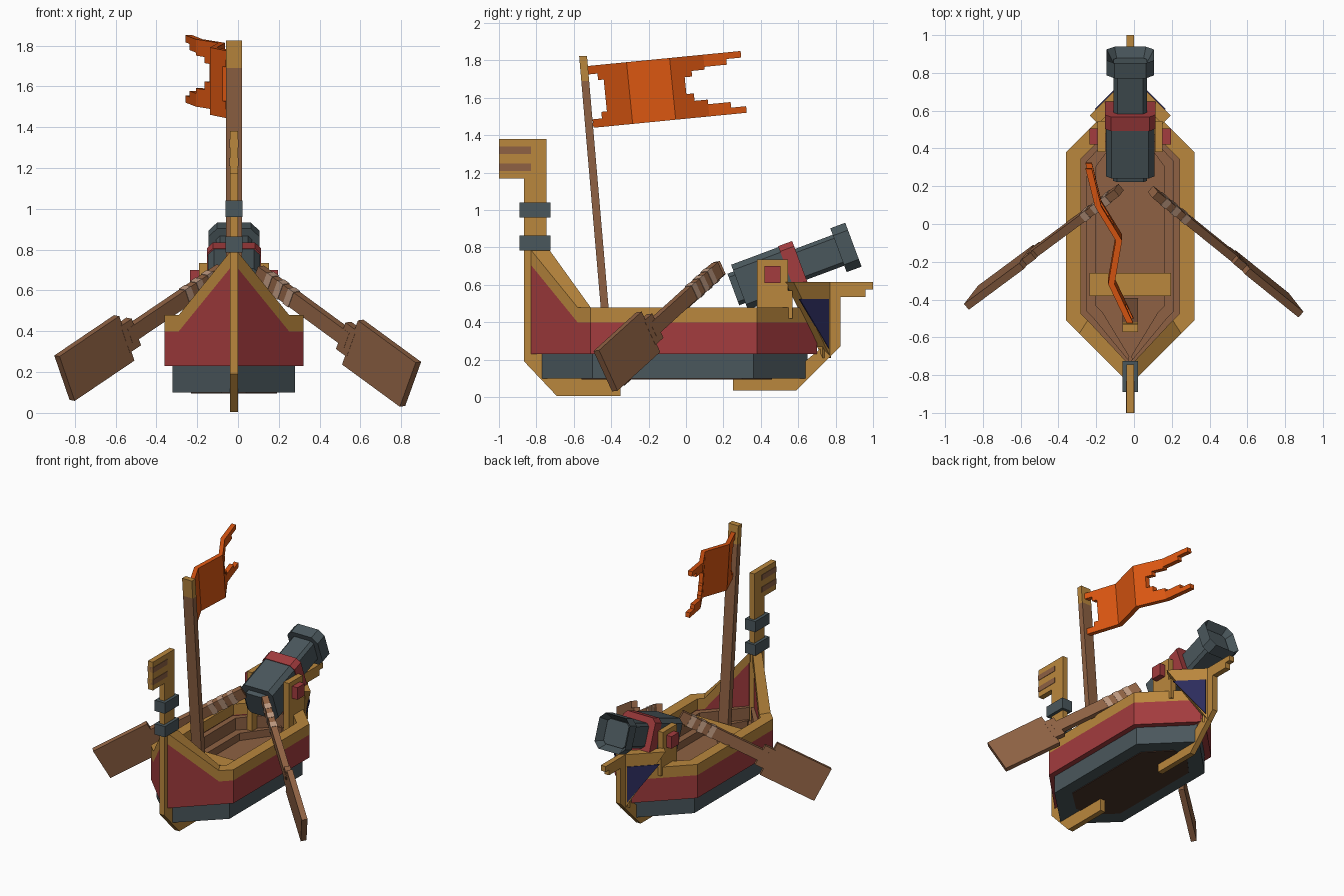
import bpy, bmesh, math
from mathutils import Vector

if "Cube" in bpy.data.objects:
    bpy.data.objects.remove(bpy.data.objects["Cube"])

CX = -0.02  # centre line of the boat


def material(name, r, g, b):
    m = bpy.data.materials.new(name)
    m.diffuse_color = [((c / 255 + 0.055) / 1.055) ** 2.4 for c in (r, g, b)] + [1]
    m.use_nodes = True
    m.node_tree.nodes["Principled BSDF"].inputs["Base Color"].default_value = m.diffuse_color
    return m


RED = material("red_paint", 163, 60, 62)
GOLD = material("golden_wood", 186, 135, 61)
GREY = material("slate_metal", 74, 87, 92)
BROWN = material("brown_wood", 142, 97, 67)
ORANGE = material("orange_cloth", 218, 86, 17)
BLUE = material("blue_paint", 44, 44, 92)
TAN = material("pale_wrap", 186, 150, 126)
DARK = material("dark_wood", 76, 52, 40)


def loft(name, mat, *sections):
    """Solids, each joining two matching rings of points."""
    bm = bmesh.new()
    for a, b in sections:
        va = [bm.verts.new(p) for p in a]
        vb = [bm.verts.new(p) for p in b]
        bm.faces.new(va[::-1])
        bm.faces.new(vb)
        for i in range(len(va)):
            j = (i + 1) % len(va)
            bm.faces.new((va[i], va[j], vb[j], vb[i]))
    bmesh.ops.recalc_face_normals(bm, faces=bm.faces)
    me = bpy.data.meshes.new(name)
    bm.to_mesh(me)
    bm.free()
    me.materials.append(mat)
    ob = bpy.data.objects.new(name, me)
    bpy.context.collection.objects.link(ob)
    return ob


def box(name, mat, x, y, z):
    ring = lambda h: [(x[0], y[0], h), (x[1], y[0], h), (x[1], y[1], h), (x[0], y[1], h)]
    return loft(name, mat, (ring(z[0]), ring(z[1])))


def profile(name, mat, pts, half):
    """Side outline given as (y, z), thickened across the boat."""
    return loft(name, mat, ([(CX - half, *p) for p in pts], [(CX + half, *p) for p in pts]))


def plan(name, mat, pts, z0, z1):
    """Half plan given as (x, y) from bow to stern, mirrored."""
    full = [(CX + x, y) for x, y in pts] + [(CX - x, y) for x, y in reversed(pts)]
    return loft(name, mat, ([(*p, z0) for p in full], [(*p, z1) for p in full]))


# Hull: lower body, bottom panel and deck
plan("lower_hull", GREY, [(0.01, -0.78), (0.3, -0.5), (0.3, 0.36), (0.01, 0.65)], 0.1, 0.235)
plan("bottom_panel", DARK, [(0.06, -0.56), (0.21, -0.42), (0.21, 0.3), (0.06, 0.46)], 0.095, 0.11)
plan("deck", BROWN, [(0.01, -0.76), (0.29, -0.49), (0.29, 0.36), (0.01, 0.65)], 0.232, 0.245)

# Hull walls: stations of outer point, inner point and rim height
STATIONS = [((0.01, -0.84), (0.01, -0.74), 0.80), ((0.27, -0.58), (0.225, -0.51), 0.48),
            ((0.34, -0.51), (0.26, -0.475), 0.48), ((0.34, 0.38), (0.26, 0.345), 0.48),
            ((0.02, 0.70), (0.02, 0.585), 0.48)]


def wall(name, mat, low, high, shrink=0.0, widen=0.0):
    parts = []
    for side in (-1, 1):
        rings = []
        for (ox, oy), (ix, iy), top in STATIONS:
            if widen:  # liner running along the inner face
                ox, oy = ix + 0.01, iy * 1.01
                ix, iy = max(ix - widen, 0.005), iy - math.copysign(widen * 0.5, iy)
            ix += shrink
            z0, z1 = low(top), high(top)
            rings.append([(CX + side * ox, oy, z0), (CX + side * ox, oy, z1),
                          (CX + side * ix, iy, z1), (CX + side * ix, iy, z0)])
        parts += list(zip(rings, rings[1:]))
    return loft(name, mat, *parts)


wall("hull_side", RED, lambda t: 0.23, lambda t: t - 0.08, shrink=0.012)
wall("hull_rim", GOLD, lambda t: t - 0.08, lambda t: t)
wall("inner_lining", BROWN, lambda t: 0.23, lambda t: 0.39, widen=0.03)
wall("inner_ledge", BROWN, lambda t: 0.23, lambda t: 0.30, widen=0.08)
box("bench", GOLD, (CX - 0.215, CX + 0.215), (-0.38, -0.26), (0.37, 0.41))

# Bow post with notched head, keel foot and collars
profile("bow_post", GOLD, [(-1, 1.38), (-1, 1.17), (-0.865, 1.17), (-0.865, 0.19), (-0.69, 0.005),
                           (-0.35, 0.005), (-0.35, 0.12), (-0.745, 0.12), (-0.745, 1.38)], 0.02)
for z in (1.21, 1.30):
    box("head_stripe", BROWN, (CX - 0.023, CX + 0.023), (-1.0, -0.83), (z, z + 0.04))
for z in (0.785, 0.96):
    box("bow_collar", GREY, (CX - 0.042, CX + 0.042), (-0.89, -0.725), (z, z + 0.08))

# Stern post with keel foot and stepped tail
profile("stern_post", GOLD, [(0.72, 0.615), (1, 0.615), (1, 0.575), (0.96, 0.575), (0.96, 0.535),
                             (0.825, 0.535), (0.825, 0.27), (0.59, 0.035), (0.25, 0.035),
                             (0.25, 0.12), (0.55, 0.12), (0.72, 0.26)], 0.02)

# Stern wings with painted triangular panels
for s in (-1, 1):
    tri = [Vector((CX + s * 0.015, 0.775, 0.615)), Vector((CX + s * 0.215, 0.575, 0.615)),
           Vector((CX + s * 0.015, 0.775, 0.21))]
    inward = Vector((-s * 0.045, -0.045, 0))
    loft("stern_wing", GOLD, (tri, [p + inward for p in tri]))
    # panel corners: inner top, outer top, bottom
    inset = [Vector((CX + s * (0.79 - y), y, z)) for y, z in ((0.762, 0.525), (0.605, 0.525), (0.762, 0.26))]
    out = Vector((s * 0.003, 0.003, 0))
    loft("wing_panel", BLUE, ([p - out for p in inset], [p + out for p in inset]))

# Mast, leaning forward
def mast_ring(z):
    y = -0.435 - (z - 0.48) * 0.0858
    return [(CX + a * 0.04, y + b * 0.021, z) for a, b in ((-1, -1), (1, -1), (1, 1), (-1, 1))]


loft("mast", BROWN, (mast_ring(0.23), mast_ring(1.69)))
loft("mast_tip", GOLD, (mast_ring(1.69), mast_ring(1.825)))

# Flag: columns (start, end, filled height spans) following a wavy path
WAVE = [(0, -0.02), (0.21, -0.12), (0.44, -0.08), (0.62, -0.19), (0.82, -0.24)]
COLUMNS = [(0, 0.05, (0, 0.045), (0.285, 0.33)), (0.05, 0.08, (0, 0.08), (0.25, 0.33)),
           (0.08, 0.21, (0, 0.33)), (0.21, 0.44, (0, 0.33)), (0.44, 0.51, (0, 0.33)),
           (0.51, 0.55, (0, 0.13), (0.22, 0.33)), (0.55, 0.62, (0, 0.09), (0.25, 0.33)),
           (0.62, 0.74, (0, 0.065), (0.265, 0.33)), (0.74, 0.82, (0, 0.035), (0.295, 0.33))]


def flag_ring(u, span):
    for (u0, x0), (u1, x1) in zip(WAVE, WAVE[1:]):
        if u <= u1:
            x = x0 + (x1 - x0) * (u - u0) / (u1 - u0)
            break
    return [(x + dx, -0.495 + u - 0.1 * v, 1.44 + v + 0.098 * u)
            for dx, v in ((-0.017, span[0]), (0.017, span[0]), (0.017, span[1]), (-0.017, span[1]))]


loft("flag", ORANGE, *[(flag_ring(a, s), flag_ring(b, s)) for a, b, *spans in COLUMNS for s in spans])

# Cannon: chamfered sections along a tilted axis, measured back from the muzzle
AXIS = Vector((0, 0.937, 0.35))
UP = Vector((0, -0.35, 0.937))
MUZZLE = Vector((CX, 0.895, 0.815))


def cannon_ring(t, h, cut):
    k = h - cut
    pts = [(-k, -h), (k, -h), (h, -k), (h, k), (k, h), (-k, h), (-h, k), (-h, -k)]
    return [MUZZLE + AXIS * t + Vector((a, 0, 0)) + UP * b for a, b in pts]


def cannon_part(name, mat, t0, t1, h, cut):
    return loft(name, mat, (cannon_ring(t0, h, cut), cannon_ring(t1, h, cut)))


cannon_part("breech_cap", GREY, -0.685, -0.64, 0.09, 0.02)
cannon_part("breech", GREY, -0.65, -0.38, 0.128, 0.03)
cannon_part("cannon_band", RED, -0.38, -0.30, 0.133, 0.03)
cannon_part("barrel", GREY, -0.31, -0.05, 0.088, 0.02)
muzzle = cannon_part("muzzle", GREY, -0.085, 0, 0.125, 0.042)

# Hollow the muzzle
bm = bmesh.new()
bm.from_mesh(muzzle.data)
bm.normal_update()
front = max(bm.faces, key=lambda f: f.normal.dot(AXIS))
bmesh.ops.inset_region(bm, faces=[front], thickness=0.04)
bmesh.ops.translate(bm, verts=front.verts, vec=AXIS * -0.07)
bm.to_mesh(muzzle.data)
bm.free()

# Cannon mounts and pivot knobs
for s in (-1, 1):
    span = lambda a, b: sorted((CX + s * a, CX + s * b))
    box("cannon_mount", GOLD, span(0.13, 0.172), (0.38, 0.545), (0.25, 0.735))
    box("mount_foot", GOLD, span(0.13, 0.172), (0.525, 0.57), (0.42, 0.57))
    box("pivot_knob", RED, span(0.165, 0.215), (0.42, 0.505), (0.61, 0.7))

# Oars: pieces (start, end, half width, half thickness) along the shaft
for s, grip, tip in ((1, Vector((0.10, 0.17, 0.685)), Vector((0.845, -0.43, 0.14))),
                     (-1, Vector((-0.08, 0.18, 0.69)), Vector((-0.85, -0.39, 0.17)))):
    along = tip - grip
    wide = Vector((-s * 0.09, 0.11, -0.215))
    wide = (wide - wide.project(along)).normalized()
    thin = along.cross(wide).normalized()

    def piece(t0, t1, w, d):
        ring = lambda t: [grip + along * t + wide * a * w + thin * b * d
                          for a, b in ((-1, -1), (1, -1), (1, 1), (-1, 1))]
        return ring(t0), ring(t1)

    loft("oar", BROWN, piece(0, 0.6, 0.04, 0.022), piece(0.56, 0.63, 0.075, 0.021),
         piece(0.62, 1, 0.125, 0.02))
    loft("oar_wrap", TAN, *[piece(t, t + 0.035, 0.043, 0.025) for t in (0.06, 0.13, 0.20)])
